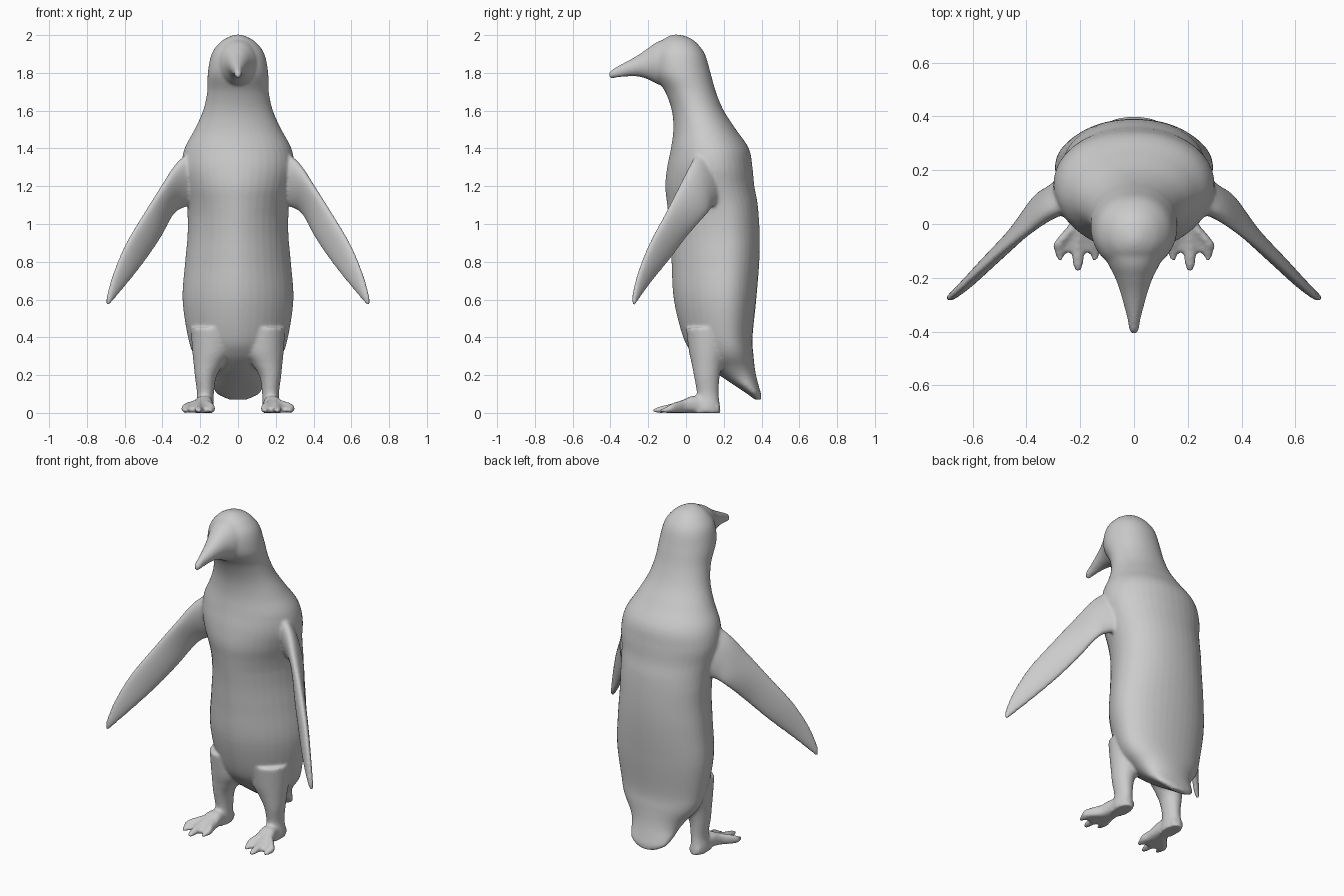
import bpy, bmesh, math
from mathutils import Vector as V

if "Cube" in bpy.data.objects:
    bpy.data.objects.remove(bpy.data.objects["Cube"])

bm = bmesh.new()


def spline(keys, steps=5):
    """Catmull-Rom resampling of equal-length tuples."""
    out = []
    for i in range(len(keys) - 1):
        p0, p1, p2, p3 = (keys[max(i - 1, 0)], keys[i], keys[i + 1],
                          keys[min(i + 2, len(keys) - 1)])
        for s in range(steps):
            t = s / steps
            out.append([0.5 * (2 * b + (c - a) * t + (2 * a - 5 * b + 4 * c - d) * t * t
                               + (3 * b - a - 3 * c + d) * t ** 3)
                        for a, b, c, d in zip(p0, p1, p2, p3)])
    return out + [list(keys[-1])]


def skin(loops):
    """Closed skin through loops of points."""
    loops = [[bm.verts.new(p) for p in loop] for loop in loops]
    n = len(loops[0])
    for a, b in zip(loops, loops[1:]):
        for k in range(n):
            j = (k + 1) % n
            bm.faces.new((a[k], a[j], b[j], b[k]))
    bm.faces.new(loops[0])
    bm.faces.new(loops[-1])


def unit_ring(power, sides=40):
    """Superellipse points on the unit square."""
    angles = [2 * math.pi * (k + .5) / sides for k in range(sides)]
    return [[math.copysign(abs(f) ** (2 / power), f) for f in (math.cos(a), math.sin(a))]
            for a in angles]


def loft(rings, power=2.0):
    """Rings are centre, half axis u, half axis v."""
    skin([[c + u * p + v * q for p, q in unit_ring(power)] for c, u, v in rings])


def loft_z(keys, side=1):
    """Keys are z, y0, y1, x0, x1."""
    loft([(V((side * (x0 + x1) / 2, (y0 + y1) / 2, z)), V((abs(x1 - x0) / 2, 0, 0)),
           V((0, abs(y1 - y0) / 2, 0))) for z, y0, y1, x0, x1 in spline(keys)])


def loft_y(keys, side=1, power=2.0):
    """Keys are y, z0, z1, x0, x1."""
    loft([(V((side * (x0 + x1) / 2, y, (z0 + z1) / 2)), V((abs(x1 - x0) / 2, 0, 0)),
           V((0, 0, abs(z1 - z0) / 2))) for y, z0, z1, x0, x1 in spline(keys)], power)


# Head, torso and tail: z, front y, back y, half width
trunk = [(2.003, -.065, -.045, .01), (1.99, -.10, .01, .05), (1.96, -.135, .055, .097),
         (1.90, -.17, .10, .14), (1.80, -.17, .13, .16), (1.70, -.11, .158, .163),
         (1.60, -.075, .20, .185), (1.50, -.067, .265, .23), (1.40, -.08, .333, .283),
         (1.30, -.10, .352, .30), (1.20, -.11, .362, .285), (1.10, -.10, .38, .27),
         (.95, -.085, .39, .267), (.80, -.077, .388, .28), (.60, -.065, .372, .294),
         (.40, -.015, .352, .265), (.31, .04, .357, .235), (.24, .12, .364, .18),
         (.19, .19, .373, .15), (.14, .265, .386, .135), (.10, .325, .397, .11),
         (.07, .365, .398, .05)]
# Belly sections are egg shaped: widest towards the back, narrow in front
loops = []
for z, y0, y1, w in spline(trunk):
    egg = min(1, max(0, (1.4 - z) / .35)) * min(1, max(0, (z - .15) / .2))
    mid = y0 + (y1 - y0) * (.5 + .13 * egg)
    loops.append([V((w * p, mid + q * (y1 - mid if q > 0 else mid - y0), z))
                  for p, q in [(f if b[1] < 0 else b) for f, b in
                               zip(unit_ring(2 - .25 * egg), unit_ring(2.1))]])
skin(loops)

# Beak: y, lower z, upper z, half width
beak = [(-.407, 1.778, 1.80, .009), (-.395, 1.771, 1.816, .017), (-.35, 1.777, 1.842, .025),
        (-.30, 1.782, 1.868, .038), (-.25, 1.78, 1.897, .052), (-.20, 1.765, 1.932, .07),
        (-.15, 1.74, 1.965, .095), (-.08, 1.72, 1.985, .125), (0, 1.72, 1.98, .13)]
loft_y([(y, a, b, -w, w) for y, a, b, w in beak])

# Wing: leading edge, trailing edge, half thickness
wing = [(.18, .10, 1.43, .18, .19, 1.12, .07), (.31, .04, 1.335, .28, .135, 1.09, .05),
        (.40, -.03, 1.205, .345, .105, 1.05, .037), (.50, -.11, 1.05, .41, .0, .93, .03),
        (.59, -.19, .90, .49, -.09, .81, .026), (.655, -.25, .75, .575, -.18, .70, .021),
        (.69, -.28, .63, .655, -.25, .605, .015), (.697, -.28, .575, .685, -.272, .57, .009)]

# Leg: z, y0, y1, x0, x1
leg = [(.45, .0, .25, .02, .25), (.33, .015, .22, .03, .242), (.26, .03, .195, .075, .235),
       (.19, .043, .178, .115, .228), (.10, .057, .173, .128, .217), (.04, .04, .18, .13, .225),
       (.0, .03, .185, .13, .225)]

# Webbed foot: y, z0, z1, x0, x1
foot = [(.175, 0, .05, .14, .21), (.05, 0, .09, .135, .225), (-.02, 0, .066, .13, .25),
        (-.07, 0, .044, .125, .272), (-.105, 0, .03, .13, .275)]

for s in (1, -1):
    rings = []
    for k in spline(wing):
        lead, trail = V((s * k[0], k[1], k[2])), V((s * k[3], k[4], k[5]))
        rings.append(((lead + trail) / 2, (lead - trail) / 2, V((s * .65, .76, 0)) * k[6]))
    loft(rings)
    loft_z(leg, s)
    loft_y(foot, s, 2.6)
    # Three toes per foot
    for x, y in ((.145, -.135), (.208, -.176), (.275, -.135)):
        a = .185 + (x - .185) * .3
        loft_y([(.0, 0, .075, a - .025, a + .025), (-.07, 0, .052, x - .024, x + .022),
                (y + .03, 0, .032, x - .02, x + .02), (y, .002, .02, x - .009, x + .009)], s)

bmesh.ops.recalc_face_normals(bm, faces=bm.faces)
mesh = bpy.data.meshes.new("penguin_body")
bm.to_mesh(mesh)
bm.free()
body = bpy.data.objects.new("penguin_body", mesh)
bpy.context.collection.objects.link(body)

# Fuse all parts into one soft skin
fuse = body.modifiers.new("fuse", 'REMESH')
fuse.mode = 'VOXEL'
fuse.voxel_size = .009
fuse.use_smooth_shade = True
soft = body.modifiers.new("soften", 'SMOOTH')
soft.factor = .5
soft.iterations = 6
